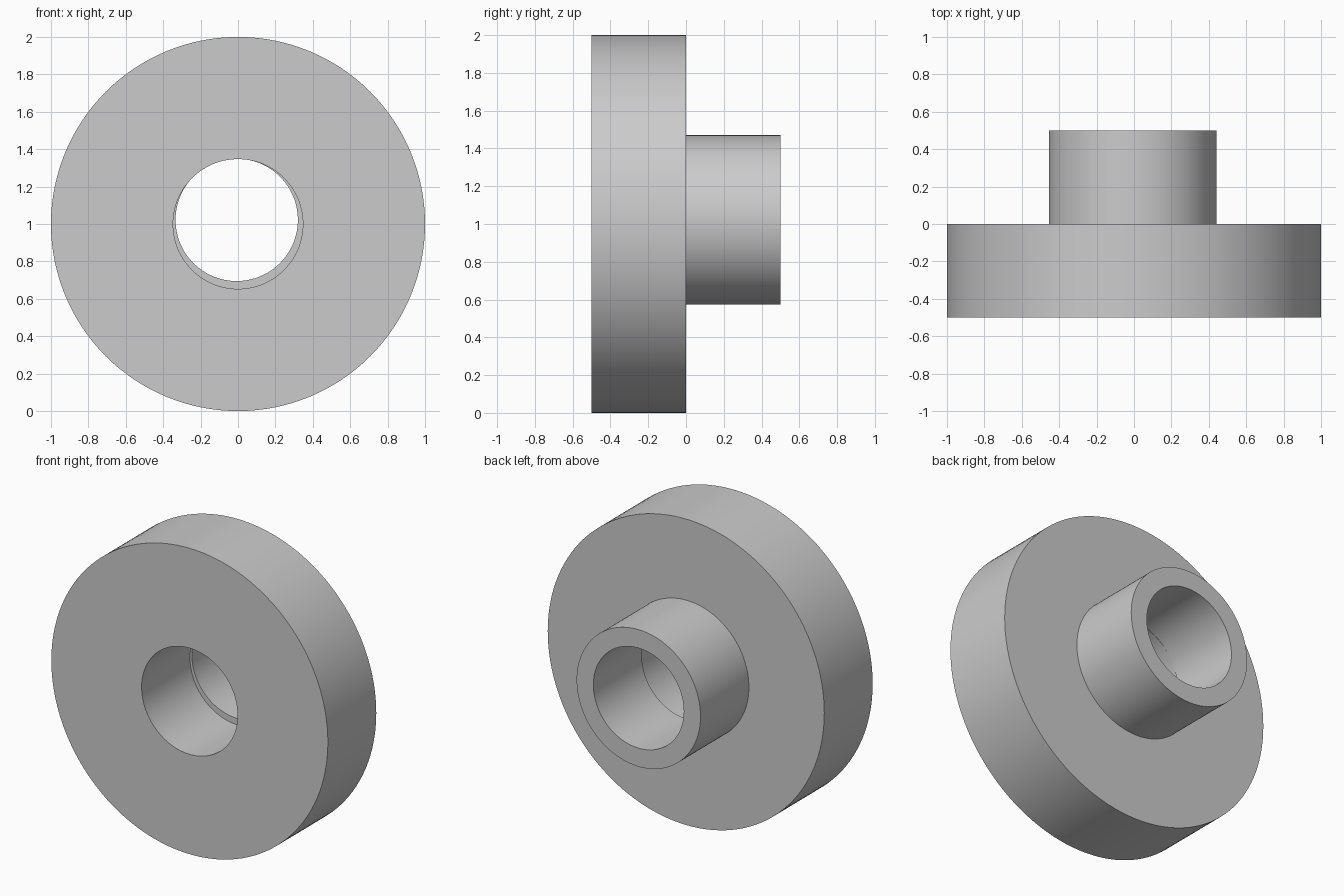
import bpy
import math

cube = bpy.data.objects.get("Cube")
if cube:
    bpy.data.objects.remove(cube, do_unlink=True)

SEGMENTS = 128

grey = bpy.data.materials.new("plain_grey")
grey.use_nodes = True
colour = (0.6, 0.6, 0.6, 1)
grey.diffuse_color = colour
grey.node_tree.nodes["Principled BSDF"].inputs["Base Color"].default_value = colour


def ring(name, outer, inner, front, back, x, z):
    """Thick-walled tube along y, made by sweeping a rectangular profile."""
    profile = [(outer, front), (outer, back), (inner, back), (inner, front)]
    n = len(profile)
    verts, faces = [], []
    for i in range(SEGMENTS):
        a = math.tau * i / SEGMENTS
        verts += [(r * math.cos(a), y, r * math.sin(a)) for r, y in profile]
        j = (i + 1) % SEGMENTS
        for k in range(n):
            m = (k + 1) % n
            faces.append((i * n + k, i * n + m, j * n + m, j * n + k))
    mesh = bpy.data.meshes.new(name)
    mesh.from_pydata(verts, [], faces)
    mesh.materials.append(grey)
    obj = bpy.data.objects.new(name, mesh)
    obj.location = (x, 0, z)
    bpy.context.collection.objects.link(obj)
    bpy.ops.object.select_all(action="DESELECT")
    obj.select_set(True)
    bpy.context.view_layer.objects.active = obj
    # consistent outward normals, then smooth walls with sharp rims
    bpy.ops.object.mode_set(mode="EDIT")
    bpy.ops.mesh.select_all(action="SELECT")
    bpy.ops.mesh.normals_make_consistent(inside=False)
    bpy.ops.object.mode_set(mode="OBJECT")
    bpy.ops.object.shade_smooth_by_angle(angle=math.radians(30))
    return obj


# Wide disc in front
ring("flange", 1.0, 0.347, -0.5, 0.0, 0.0, 1.0)

# Narrow sleeve behind, set slightly off the disc's axis
ring("hub", 0.448, 0.327, 0.0, 0.5, -0.007, 1.022)
